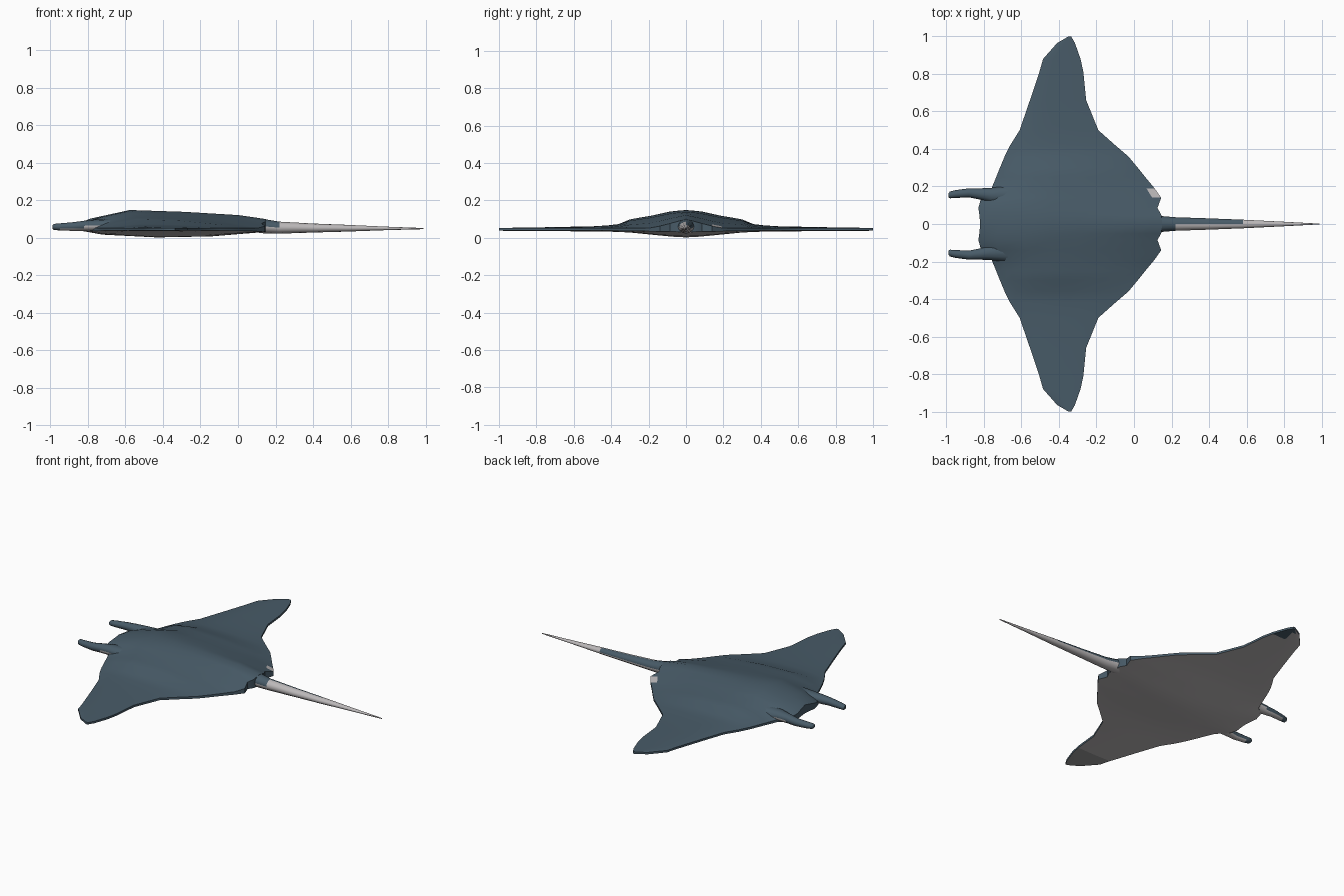
import bpy, bmesh, math

if "Cube" in bpy.data.objects:
    bpy.data.objects.remove(bpy.data.objects["Cube"])


def material(name, rgb):
    m = bpy.data.materials.new(name)
    m.diffuse_color = (*rgb, 1)
    m.use_nodes = True
    m.node_tree.nodes["Principled BSDF"].inputs["Base Color"].default_value = m.diffuse_color
    return m


MATS = [material("slate_blue", (0.065, 0.105, 0.138)),
        material("pale_belly", (0.50, 0.48, 0.485)),
        material("dusky_grey", (0.33, 0.33, 0.33))]
BLUE, PALE, DUSK = 0, 1, 2


def finish(name, bm, rule, angle=40):
    bmesh.ops.recalc_face_normals(bm, faces=bm.faces)
    for f in bm.faces:
        f.material_index = rule(f.calc_center_median(), f.normal)
    me = bpy.data.meshes.new(name)
    bm.to_mesh(me)
    bm.free()
    for m in MATS:
        me.materials.append(m)
    ob = bpy.data.objects.new(name, me)
    bpy.context.collection.objects.link(ob)
    bpy.ops.object.select_all(action='DESELECT')
    ob.select_set(True)
    bpy.context.view_layer.objects.active = ob
    bpy.ops.object.shade_smooth_by_angle(angle=math.radians(angle))
    return ob


def lerp_table(table, t):
    for (a, va), (b, vb) in zip(table, table[1:]):
        if t <= b:
            return va + (vb - va) * (t - a) / (b - a)
    return table[-1][1]


# Body and wings: y, leading x, trailing x, highest z, lowest z
STATIONS = [
    (0, -.82, .15, .148, .002), (.05, -.825, .145, .144, .004),
    (.085, -.83, .125, .140, .007), (.14, -.815, .145, .128, .012),
    (.19, -.76, .11, .117, .017), (.25, -.735, .06, .107, .023),
    (.30, -.715, .02, .098, .028), (.36, -.69, -.03, .073, .031),
    (.42, -.66, -.10, .066, .033), (.50, -.61, -.19, .061, .034),
    (.66, -.555, -.255, .058, .035), (.81, -.505, -.27, .055, .036),
    (.88, -.485, -.285, .054, .036), (.965, -.41, -.315, .053, .037),
    (1.0, -.35, -.335, .052, .038)]
CHORD = [0, .03, .1, .25, .4, .55, .7, .85, .95, 1]
MIDDLE = [(0, .38), (.03, .52), (.25, 1), (.55, .9), (.85, .72), (1, .5)]
OUTER = [(0, 0), (.03, .2), (.1, .6), (.25, 1), (.55, .85), (.85, .4), (1, 0)]
BELLY = [(0, .1), (.1, .6), (.4, 1), (.7, .85), (1, .2)]

bm = bmesh.new()
loops = []
for s in [(-a, *r) for a, *r in STATIONS[:0:-1]] + STATIONS:
    y, lead, trail, hi, lo = s
    w = max(0, 1 - abs(y) / .2)
    top, low = [], []
    for t in CHORD:
        x = lead + (trail - lead) * t
        p = w * lerp_table(MIDDLE, t) + (1 - w) * lerp_table(OUTER, t)
        top.append(bm.verts.new((x, y, .051 + (hi - .051) * p)))
        low.append(bm.verts.new((x, y, .039 + (lo - .039) * lerp_table(BELLY, t))))
    loops.append(top + low[::-1])
for a, b in zip(loops, loops[1:]):
    n = len(a)
    for i in range(n):
        bm.faces.new((a[i], a[(i + 1) % n], b[(i + 1) % n], b[i]))
for end in (loops[0], loops[-1]):
    bm.faces.new(end)


def body_colour(c, n):
    if n.z < -.3:
        if c.y < -.83:
            return DUSK
        return BLUE if c.y > .9 and c.x > -.37 else PALE
    if .14 < c.y < .25 and c.x > .07 and n.z > 0:
        return PALE
    return BLUE


finish("body_and_wings", bm, body_colour)


def loft(name, rings, rule, sides=12):
    """Rings are x, y, z, half width, half height."""
    bm = bmesh.new()
    prev = None
    for x, y, z, hw, hh in rings:
        ring = [bm.verts.new((x, y + hw * math.cos(2 * math.pi * i / sides),
                              z + hh * math.sin(2 * math.pi * i / sides)))
                for i in range(sides)]
        if prev:
            for i in range(sides):
                j = (i + 1) % sides
                bm.faces.new((prev[i], prev[j], ring[j], ring[i]))
        else:
            bm.faces.new(ring)
        prev = ring
    bm.faces.new(prev)
    return finish(name, bm, rule)


# Tail: slate on its root and one upper side, pale elsewhere
def tail_colour(c, n):
    if c.x < .22 and n.z > 0 or c.x < .58 and n.y > 0 and n.z > -.2:
        return BLUE
    return PALE


loft("tail", [(-.05, 0, .07, .07, .04), (.08, 0, .068, .058, .037),
              (.15, 0, .060, .042, .038), (.22, 0, .054, .036, .032),
              (.40, 0, .052, .030, .024), (.58, 0, .051, .023, .018),
              (.80, 0, .050, .012, .009), (.99, 0, .049, .002, .003)], tail_colour)


# Head fins either side of the mouth
def fin_colour(c, n):
    return PALE if n.z < -.3 and c.x > -.93 else BLUE


for side, label in ((1, "left"), (-1, "right")):
    loft("head_fin_" + label,
         [(-.66, side * .150, .066, .055, .035), (-.76, side * .153, .066, .040, .031),
          (-.82, side * .160, .064, .030, .027), (-.88, side * .166, .060, .024, .023),
          (-.95, side * .160, .058, .021, .019), (-.982, side * .155, .058, .018, .016),
          (-.99, side * .153, .058, .010, .009)], fin_colour)
